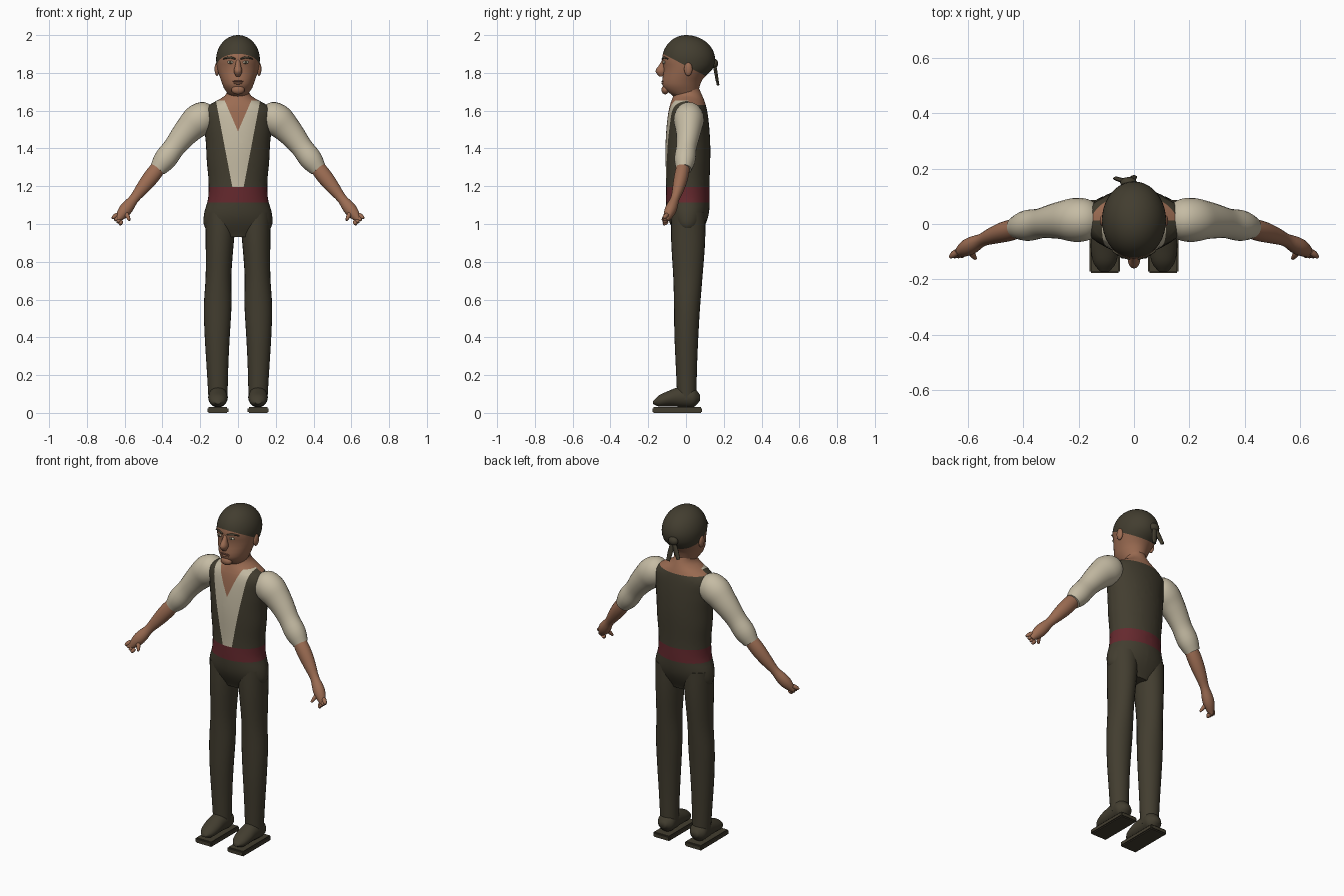
import bpy, bmesh, math
from mathutils import Vector

if "Cube" in bpy.data.objects:
    bpy.data.objects.remove(bpy.data.objects["Cube"], do_unlink=True)


def material(name, *rgb):
    made = bpy.data.materials.new(name)
    made.use_nodes = True
    made.diffuse_color = (*rgb, 1)
    made.node_tree.nodes["Principled BSDF"].inputs["Base Color"].default_value = (*rgb, 1)
    return made


DARK = material("dark_olive_cloth", .055, .047, .029)
CREAM = material("cream_linen", .56, .5, .37)
SKIN = material("tanned_skin", .33, .15, .085)
RED = material("wine_red_sash", .13, .022, .027)
LIP = material("dark_lip", .17, .07, .045)
X, Y, Z = Vector((1, 0, 0)), Vector((0, 1, 0)), Vector((0, 0, 1))


def finish(name, bm, materials, rule=None):
    bmesh.ops.recalc_face_normals(bm, faces=bm.faces)
    mesh = bpy.data.meshes.new(name)
    bm.to_mesh(mesh)
    bm.free()
    for entry in materials:
        mesh.materials.append(entry)
    if rule:
        for polygon in mesh.polygons:
            polygon.material_index = materials.index(rule(polygon.center))
    part = bpy.data.objects.new(name, mesh)
    bpy.context.collection.objects.link(part)
    bpy.ops.object.select_all(action="DESELECT")
    part.select_set(True)
    bpy.context.view_layer.objects.active = part
    bpy.ops.object.shade_smooth_by_angle(angle=math.radians(50))


def profile(values, t):
    """Smooth curve through evenly spaced numbers or points."""
    last = len(values) - 1
    i = min(int(t * last), last - 1)
    f = t * last - i
    a, b, c, d = (values[max(0, min(last, i + step))] for step in (-1, 0, 1, 2))
    return (b + (c - a) * (f / 2) + (a * 2 - b * 5 + c * 4 - d) * (f * f / 2)
            + (b * 3 - c * 3 + d - a) * (f * f * f / 2))


def loft(name, materials, path, wide, deep, axis=None, side=Y, sides=24, rings=24, cuts=(), rule=None):
    """Skin elliptical rings along a path; each list is spread evenly over it."""
    bm, loops = bmesh.new(), []
    centres = [profile(path, i / rings) for i in range(rings + 1)]
    for i, centre in enumerate(centres):
        along = axis or (centres[min(i + 1, rings)] - centres[max(i - 1, 0)]).normalized()
        u = along.cross(side).normalized()
        v = u.cross(along)
        u, v = u * profile(wide, i / rings), v * profile(deep, i / rings)
        angles = [math.tau * k / sides for k in range(sides)]
        loops.append([bm.verts.new(centre + u * math.cos(a) + v * math.sin(a)) for a in angles])
    for low, high in zip(loops, loops[1:]):
        for k in range(sides):
            bm.faces.new((low[k - 1], low[k], high[k], high[k - 1]))
    bm.faces.new(loops[0])
    bm.faces.new(loops[-1])
    for point, normal in cuts:
        bmesh.ops.bisect_plane(bm, geom=bm.verts[:] + bm.edges[:] + bm.faces[:],
                               plane_co=point, plane_no=normal, dist=1e-5)
    finish(name, bm, materials, rule)


def ball(name, mat, centre, scale):
    bm = bmesh.new()
    bmesh.ops.create_uvsphere(bm, u_segments=16, v_segments=10, radius=1)
    bmesh.ops.scale(bm, vec=scale, verts=bm.verts)
    bmesh.ops.translate(bm, vec=centre, verts=bm.verts)
    finish(name, bm, [mat])


# Torso: hips, sash, open waistcoat over a shirt, bare neck
SASH_LOW, SASH_TOP, BACK_COLLAR, FRONT_COLLAR, MIDDLE = 1.115, 1.195, 1.63, 1.655, .012
NECK_V, NECK_SLOPE = Vector((0, 0, 1.49)), .43
VEST_V, VEST_SLOPE = Vector((.03, 0, SASH_TOP)), .19


def torso_colour(c):
    x = abs(c.x)
    if c.z < SASH_LOW:
        return DARK
    if c.z < SASH_TOP:
        return RED
    if c.y > MIDDLE:
        return SKIN if c.z > BACK_COLLAR else DARK
    if c.z > FRONT_COLLAR or x < NECK_SLOPE * (c.z - NECK_V.z):
        return SKIN
    return CREAM if x - VEST_V.x < VEST_SLOPE * (c.z - VEST_V.z) else DARK


cuts = [(Z * height, Z) for height in (SASH_LOW, SASH_TOP, BACK_COLLAR, FRONT_COLLAR)]
cuts.append((Y * MIDDLE, Y))
for s in (1, -1):
    cuts.append((NECK_V, X * s - Z * NECK_SLOPE))
    cuts.append((Vector((s * VEST_V.x, 0, VEST_V.z)), X * s - Z * VEST_SLOPE))
loft("torso", [DARK, CREAM, SKIN, RED], [Vector((0, .01, .93)), Vector((0, .01, 1.73))],
     [.11, .175, .18, .158, .156, .165, .17, .18, .18, .07, .056],
     [.06, .11, .115, .118, .1, .055], Z, sides=40, rings=40, cuts=cuts, rule=torso_colour)

# Head: jaw profile below, dome above, tied scarf split off along a sloping edge
JAW, BROW, DOME = 1.67, 1.87, .13
levels = [JAW + (BROW - JAW) * i / 8 for i in range(8)]
levels += [BROW + DOME * math.sin(math.radians(a)) for a in range(0, 90, 8)]
path, wide, deep = [], [], []
for z in levels:
    t = min(1, (z - JAW) / (BROW - JAW))
    shrink = math.sqrt(1 - (max(0, z - BROW) / DOME) ** 2)
    front = profile([.06, .12, .124, .118, .126], t) * shrink
    back = profile([.06, .07, .09, .14, .154], t) * shrink
    path.append(Vector((0, (back - front) / 2, z)))
    wide.append(profile([.045, .075, .093, .11, .116], t) * shrink)
    deep.append((back + front) / 2)
edge, slope = Vector((0, -.12, 1.9)), Y * .52 + Z
loft("head", [SKIN, DARK], path, wide, deep, Z, sides=40, rings=len(levels) - 1,
     cuts=[(edge, slope)], rule=lambda c: DARK if (c - edge).dot(slope) > 0 else SKIN)

# Scarf knot and tails
knot = Vector((-.02, .15, 1.85))
ball("scarf_knot", DARK, knot, (.03, .02, .025))
for name, tip in (("long", Vector((0, .17, 1.735))), ("short", Vector((-.065, .165, 1.755)))):
    loft("scarf_tail_" + name, [DARK], [knot, tip], [.012, .016, .012], [.01, .007], sides=10, rings=8)

# Nose, mouth and chin
loft("nose", [SKIN], [Vector((0, -.114, 1.875)), Vector((0, -.13, 1.825)), Vector((0, -.13, 1.78))],
     [.01, .014, .022, .01], [.008, .016, .03, .01], Z, sides=16, rings=12)
ball("mouth", LIP, (0, -.122, 1.755), (.03, .008, .005))
ball("lower_lip", SKIN, (0, -.122, 1.745), (.024, .008, .006))
ball("chin", SKIN, (0, -.11, 1.71), (.035, .02, .024))

for s, label in ((1, "left_"), (-1, "right_")):
    def at(x, y, z):
        return Vector((s * x, y, z))

    # Eye, brow and ear
    ball(label + "eye", CREAM, at(.04, -.116, 1.856), (.017, .007, .008))
    ball(label + "pupil", DARK, at(.04, -.121, 1.856), (.007, .004, .007))
    loft(label + "brow", [DARK], [at(.014, -.125, 1.874), at(.045, -.117, 1.882), at(.078, -.096, 1.874)],
         [.004, .006, .003], [.005, .004], sides=8, rings=8)
    ball(label + "ear", SKIN, at(.111, .012, 1.82), (.013, .022, .036))

    # Sleeve rolled up to the elbow
    sleeve = [.04, .078, .086, .076, .066, .058, .06, .044]
    loft(label + "sleeve", [CREAM],
         [at(.12, .015, 1.585), at(.2, .015, 1.555), at(.275, .012, 1.485), at(.35, 0, 1.39), at(.425, -.012, 1.29)],
         sleeve, [radius * .93 for radius in sleeve])

    # Bare forearm and palm, curled fingers and thumb
    forearm = [.036, .042, .035, .026, .034, .015]
    loft(label + "forearm", [SKIN],
         [at(.4, -.01, 1.325), at(.49, -.035, 1.21), at(.565, -.065, 1.115), at(.64, -.107, 1.02)],
         forearm, [radius * .9 for radius in forearm])
    digits = [(at(.64 - i * .007, -.1, 1.05 - i * .012), at(.666 - i * .014, -.12, 1.03 - i * .011))
              for i in range(4)]
    digits.append((at(.6, -.09, 1.07), at(.574, -.125, 1.02)))
    for name, ends in zip(("index", "middle", "ring", "little", "thumb"), digits):
        loft(label + name + "_finger", [SKIN], ends, [.011, .012, .006], [.011, .012, .006], sides=10, rings=6)

    # Trouser leg
    loft(label + "leg", [DARK], [at(.09, .012, 1.06), at(.103, .01, .73), at(.11, .002, .4), at(.106, .004, .07)],
         [.085, .075, .068, .073, .066, .056, .05], [.09, .09, .078, .069, .063, .055, .05], Z)

    # Shoe on a flat sole plate
    loft(label + "shoe", [DARK], [at(.106, .075, .08), at(.106, -.05, .083), at(.106, -.174, .055)],
         [.015, .05, .055, .05, .04, .03, .008], [.02, .05, .05, .05, .05, .04, .015], -Y, X)
    bm = bmesh.new()
    bmesh.ops.create_cube(bm, size=1)
    bmesh.ops.scale(bm, vec=(.11, .264, .03), verts=bm.verts)
    bmesh.ops.translate(bm, vec=at(.106, -.046, .015), verts=bm.verts)
    bmesh.ops.bevel(bm, geom=bm.edges[:], offset=.006, segments=2, affect="EDGES")
    finish(label + "sole", bm, [DARK])
